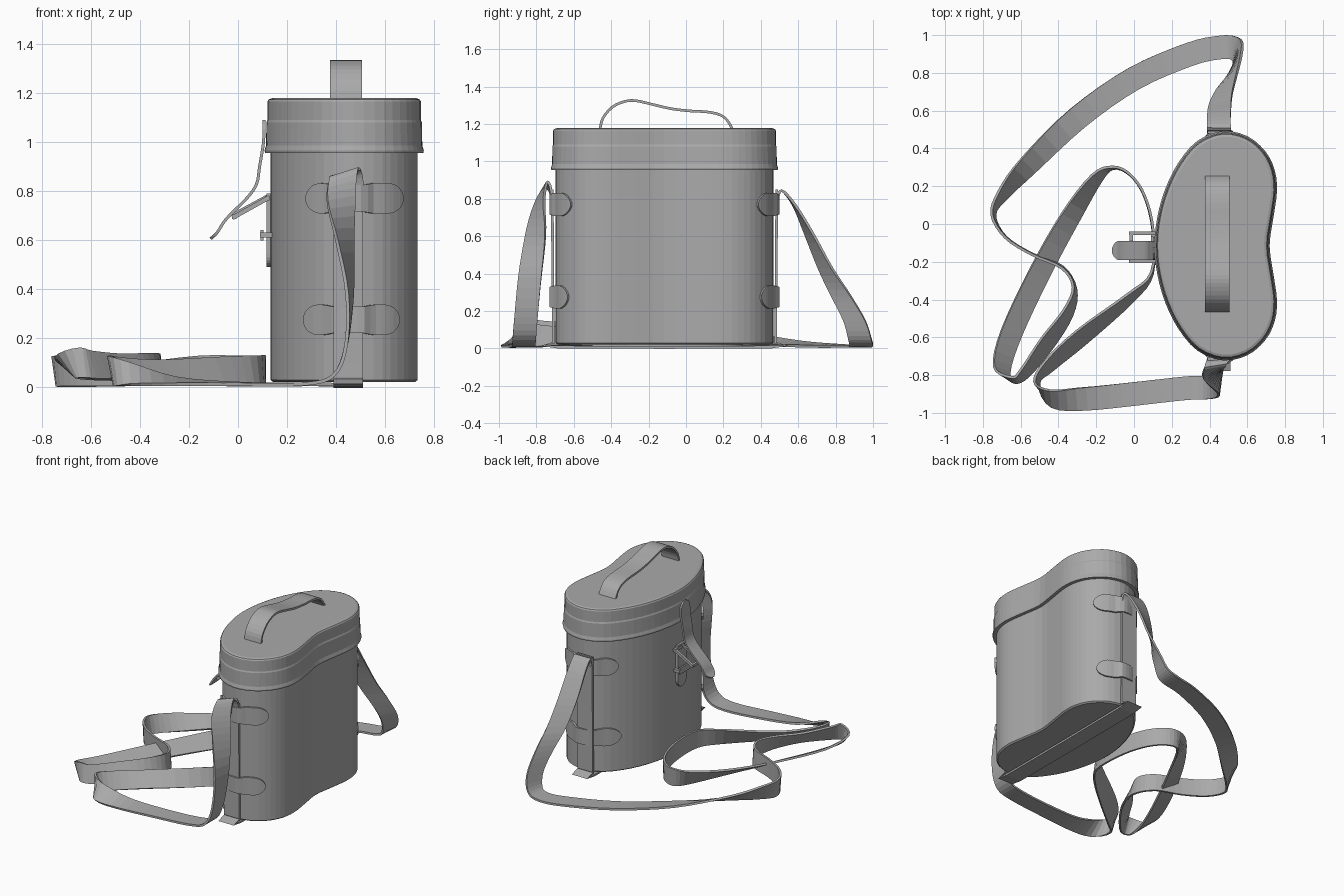
import bpy, bmesh, math
from mathutils import Vector

cube = bpy.data.objects.get("Cube")
if cube:
    bpy.data.objects.remove(cube)

grey = bpy.data.materials.new("plain grey")
grey.use_nodes = True
TONE = (0.4, 0.4, 0.4, 1)
grey.diffuse_color = TONE
grey.node_tree.nodes["Principled BSDF"].inputs["Base Color"].default_value = TONE
MID_Y = -0.115


def finish(name, bm, thickness=0):
    bmesh.ops.recalc_face_normals(bm, faces=bm.faces)
    mesh = bpy.data.meshes.new(name)
    bm.to_mesh(mesh)
    bm.free()
    mesh.materials.append(grey)
    obj = bpy.data.objects.new(name, mesh)
    bpy.context.collection.objects.link(obj)
    if thickness:
        mod = obj.modifiers.new("thickness", "SOLIDIFY")
        mod.thickness = thickness
        mod.offset = 0
    return obj


def spline(a, b, c, d, t):
    return (b * 2 + (c - a) * t + (a * 2 - b * 5 + c * 4 - d) * t * t
            + (b * 3 - a - c * 3 + d) * t ** 3) * 0.5


def smooth_path(points, steps, closed=False):
    n = len(points)
    pick = (lambda i: points[i % n]) if closed else (lambda i: points[max(0, min(n - 1, i))])
    out = []
    for i in range(n if closed else n - 1):
        out += [spline(*(pick(i + k) for k in (-1, 0, 1, 2)), s / steps) for s in range(steps)]
    return out if closed else out + [points[-1]]


# Kidney-shaped plan of the case, mirrored about its middle
half = [(0.108, 0), (0.123, 0.15), (0.165, 0.3), (0.235, 0.44), (0.335, 0.555), (0.47, 0.607),
        (0.6, 0.58), (0.695, 0.5), (0.745, 0.4), (0.757, 0.29), (0.74, 0.16), (0.718, 0)]
plan = [Vector((x, MID_Y + d, 0)) for x, d in half]
plan += [Vector((x, MID_Y - d, 0)) for x, d in half[-2:0:-1]]
plan = smooth_path(plan, 3, closed=True)


def inset_plan(amount):
    out = []
    for i, p in enumerate(plan):
        t = (plan[(i + 1) % len(plan)] - plan[i - 1]).normalized()
        out.append(p + Vector((t.y, -t.x, 0)) * amount)
    return out


def loft(name, rings):
    bm = bmesh.new()
    loops = [[bm.verts.new((p.x, p.y, z)) for p in inset_plan(a)] for a, z in rings]
    for lo, hi in zip(loops, loops[1:]):
        for i in range(len(lo)):
            bm.faces.new((lo[i - 1], lo[i], hi[i], hi[i - 1]))
    bm.faces.new(loops[0])
    bm.faces.new(loops[-1])
    return finish(name, bm)


loft("case_body", [(0.035, 0.022), (0.025, 0.03), (0.025, 0.965)])
loft("lid", [(0.025, 0.955), (0.002, 0.955), (0, 0.965), (0.006, 0.985), (0.008, 1.08),
             (0.012, 1.09), (0.012, 1.165), (0.017, 1.173), (0.03, 1.178)])


# Ribbons: centre line plus azimuth and elevation of the width direction
def ribbon(name, points, width=0.125, steps=4, thickness=0.014, round_start=False, round_end=False):
    centres, sides = [], []
    for x, y, z, az, el in points:
        a, e = math.radians(az), math.radians(el)
        side = Vector((math.cos(a) * math.cos(e), math.sin(a) * math.cos(e), math.sin(e)))
        if sides and side.dot(sides[-1]) < 0:
            side.negate()
        centres.append(Vector((x, y, z)))
        sides.append(side)
    centres, sides = smooth_path(centres, steps), smooth_path(sides, steps)
    length = [0]
    for p, q in zip(centres, centres[1:]):
        length.append(length[-1] + (q - p).length)
    bm = bmesh.new()
    rows = []
    for c, s, l in zip(centres, sides, length):
        h = width / 2
        for on, d in ((round_start, l), (round_end, length[-1] - l)):
            if on and d < width / 2:
                h *= max(0.3, math.sqrt(1 - (1 - d * 2 / width) ** 2))
        s = s.normalized() * h
        rows.append([bm.verts.new(c - s), bm.verts.new(c + s)])
    for r, q in zip(rows, rows[1:]):
        bm.faces.new((r[0], r[1], q[1], q[0]))
    return finish(name, bm, thickness)


# Carrying handle on the lid
arch = [(-0.46, 1.17), (-0.445, 1.23), (-0.395, 1.29), (-0.33, 1.32), (-0.27, 1.325), (-0.18, 1.305),
        (-0.08, 1.282), (0.02, 1.27), (0.11, 1.265), (0.18, 1.25), (0.22, 1.22), (0.25, 1.17)]
ribbon("carry_handle", [(0.44, y, z, 0, 0) for y, z in arch], 0.13, 3)

# Band running down both ends and under the base
band = [(d, z) for d, z in ((0.6, 0.85), (0.598, 0.5), (0.594, 0.1), (0.592, 0.03), (0.575, 0.008))]
path = [(0.45, MID_Y - d, z, 0, 0) for d, z in band]
path += [(0.45, MID_Y + d, z, 0, 0) for d, z in reversed(band)]
ribbon("base_band", path, 0.12, 2)

# Long shoulder strap: rear drop, loose loops on the floor, front drop
rear_drop = [(0.45, 0.485, 0.78, 0, 0), (0.45, 0.51, 0.845, 0, 0), (0.45, 0.58, 0.765, 5, 0),
             (0.46, 0.66, 0.61, 20, 0), (0.49, 0.745, 0.43, 35, 0), (0.53, 0.83, 0.28, 55, 0),
             (0.55, 0.9, 0.15, 68, 0), (0.53, 0.93, 0.05, 80, 0), (0.46, 0.935, 0.015, 98, 0)]
floor = [(0.3, 0.9, 0.012, 108, 0), (0, 0.77, 0.014, 117, 3), (-0.3, 0.56, 0.025, 127, 10),
         (-0.56, 0.31, 0.045, 135, 35), (-0.69, 0.16, 0.06, 150, 62), (-0.745, 0.05, 0.066, 180, 82),
         (-0.68, -0.07, 0.068, 240, 88), (-0.54, -0.16, 0.068, 240, 88),
         (-0.38, -0.23, 0.07, 240, 86), (-0.315, -0.34, 0.075, 150, 82), (-0.35, -0.47, 0.08, 150, 65),
         (-0.46, -0.63, 0.085, 145, 52), (-0.58, -0.79, 0.09, 140, 65), (-0.64, -0.825, 0.1, 120, 75),
         (-0.7, -0.77, 0.085, 160, 45), (-0.65, -0.58, 0.065, 157, 28), (-0.5, -0.26, 0.06, 153, 28),
         (-0.34, 0.03, 0.06, 150, 38), (-0.2, 0.24, 0.065, 140, 62), (-0.11, 0.298, 0.068, 100, 86)]
front_floor = [(-0.02, 0.26, 0.068, 50, 89), (0.055, 0.15, 0.068, 20, 89), (0.1, -0.03, 0.068, 0, 89),
               (0.095, -0.26, 0.068, 140, 86), (-0.02, -0.39, 0.066, 135, 68),
               (-0.28, -0.6, 0.062, 133, 48), (-0.45, -0.75, 0.064, 135, 60),
               (-0.515, -0.84, 0.068, 160, 78), (-0.44, -0.925, 0.055, 95, 45),
               (-0.25, -0.925, 0.025, 95, 12), (0, -0.9, 0.014, 93, 2), (0.27, -0.87, 0.014, 92, 0)]
front_drop = [(0.39, -0.865, 0.05, 90, 0), (0.44, -0.855, 0.17, 90, 0), (0.455, -0.835, 0.38, 80, 0),
              (0.435, -0.805, 0.6, 58, 0), (0.42, -0.785, 0.77, 25, 8), (0.43, -0.755, 0.865, 10, 18),
              (0.445, -0.73, 0.86, 3, 10), (0.45, -0.715, 0.8, 0, 0)]
ribbon("shoulder_strap", rear_drop + floor + front_floor + front_drop)


# Rounded tabs that hold the band to each end
def end_depth(x):
    best = 0
    ring = inset_plan(0.02)
    for p, q in zip(ring, ring[1:]):
        if min(p.x, q.x) <= x <= max(p.x, q.x) and p.x != q.x:
            best = max(best, p.y + (q.y - p.y) * (x - p.x) / (q.x - p.x) - MID_Y)
    return best


def end_tab(name, left, right, z, sign):
    bm = bmesh.new()
    rows, count = [], 24
    for i in range(count + 1):
        u = -math.cos(math.pi * i / count)
        x = (left + right) / 2 + u * (right - left) / 2
        edge = min(x - left, right - x)
        h = 0.062 if edge >= 0.062 else max(0.012, math.sqrt(0.062 ** 2 - (0.062 - edge) ** 2))
        bulge = max(0, min(1, (0.1 - abs(x - 0.45)) / 0.04))
        h -= 0.008 * bulge
        y = MID_Y + sign * (end_depth(x) + 0.022 * bulge)
        rows.append([bm.verts.new((x, y, z + k * h)) for k in (-1, 1)])
    for r, q in zip(rows, rows[1:]):
        bm.faces.new((r[0], r[1], q[1], q[0]))
    finish(name, bm, 0.014)


for label, sign in (("front", -1), ("rear", 1)):
    end_tab(label + "_upper_tab", 0.28, 0.67, 0.77, sign)
    end_tab(label + "_lower_tab", 0.27, 0.655, 0.275, sign)

# Closing tongue hanging from the lid, and the buckle tab on the body
tongue = [(0.106, 1.09), (0.104, 1.0), (0.088, 0.9), (0.076, 0.83), (0.04, 0.775),
          (-0.03, 0.705), (-0.06, 0.67), (-0.085, 0.63), (-0.112, 0.605)]
ribbon("closing_tongue", [(x, -0.14, z, 90, 0) for x, z in tongue], 0.1, 4, 0.012, True, True)
ribbon("buckle_tab", [(0.125, -0.125, z, 90, 0) for z in (0.79, 0.7, 0.6, 0.53, 0.49)],
       0.1, 4, 0.016, False, True)


def bar(name, start, end, size):
    start, end = Vector(start), Vector(end)
    bm = bmesh.new()
    bmesh.ops.create_cube(bm, size=1)
    axis = end - start
    turn = axis.to_track_quat("Z", "Y")
    for v in bm.verts:
        v.co = (start + end) / 2 + turn @ Vector((v.co.x * size, v.co.y * size, v.co.z * (axis.length + size)))
    finish(name, bm)


# Buckle frame, prong and keeper loop
LOW, HIGH = (-0.015, 0.695), (0.12, 0.77)
for label, y in (("front", -0.197), ("rear", -0.05)):
    bar("buckle_side_" + label, (LOW[0], y, LOW[1]), (HIGH[0], y, HIGH[1]), 0.018)
    bar("keeper_side_" + label, (0.1, y * 0.8 - 0.025, 0.62), (0.128, y * 0.8 - 0.025, 0.62), 0.02)
for label, (x, z) in (("outer", LOW), ("inner", HIGH)):
    bar("buckle_bar_" + label, (x, -0.197, z), (x, -0.05, z), 0.018)
bar("buckle_prong", (HIGH[0], -0.125, HIGH[1] + 0.01), (LOW[0], -0.125, LOW[1] + 0.012), 0.012)
ribbon("keeper_loop", [(0.097, -0.185, 0.62, 0, 90), (0.097, -0.065, 0.62, 0, 90)], 0.042, 2, 0.012)
